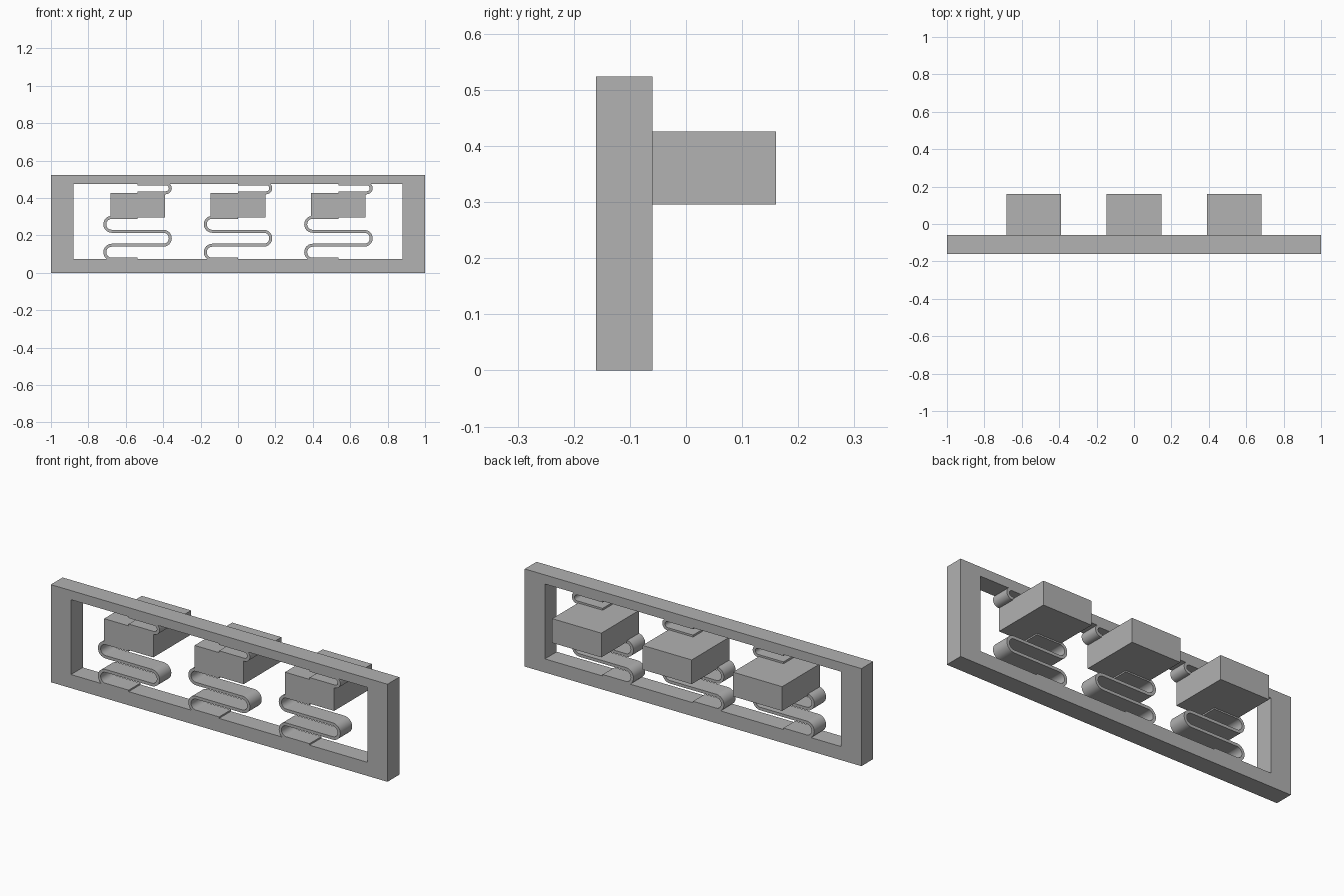
import bpy
import bmesh
from math import sin, cos, pi
from mathutils import Vector

if "Cube" in bpy.data.objects:
    bpy.data.objects.remove(bpy.data.objects["Cube"], do_unlink=True)

FRONT, BACK, BLOCK_BACK = -0.16, -0.06, 0.16
HALF = 0.008  # half thickness of a spring strip

grey = bpy.data.materials.new("mid grey")
grey.use_nodes = True
grey.diffuse_color = (0.445, 0.445, 0.445, 1)
grey.node_tree.nodes["Principled BSDF"].inputs["Base Color"].default_value = grey.diffuse_color


def finish(name, bm, smooth=False):
    bmesh.ops.recalc_face_normals(bm, faces=bm.faces)
    mesh = bpy.data.meshes.new(name)
    bm.to_mesh(mesh)
    bm.free()
    mesh.materials.append(grey)
    obj = bpy.data.objects.new(name, mesh)
    bpy.context.collection.objects.link(obj)
    if smooth:
        bpy.ops.object.select_all(action="DESELECT")
        obj.select_set(True)
        bpy.context.view_layer.objects.active = obj
        bpy.ops.object.shade_smooth_by_angle(angle=pi / 6)
    return obj


def rect(x0, x1, z0, z1):
    return [(x0, z0), (x1, z0), (x1, z1), (x0, z1)]


def prism(name, outline, y0, y1):
    bm = bmesh.new()
    front = [bm.verts.new((x, y0, z)) for x, z in outline]
    back = [bm.verts.new((x, y1, z)) for x, z in outline]
    bm.faces.new(front)
    bm.faces.new(back)
    for i in range(len(front)):
        j = (i + 1) % len(front)
        bm.faces.new((front[i], front[j], back[j], back[i]))
    return finish(name, bm)


def ring(name, outer, inner, y0, y1):
    bm = bmesh.new()
    loops = [[bm.verts.new((x, y, z)) for x, z in pts]
             for pts, y in ((outer, y0), (inner, y0), (inner, y1), (outer, y1))]
    for k in range(4):
        a, b = loops[k], loops[(k + 1) % 4]
        for i in range(4):
            j = (i + 1) % 4
            bm.faces.new((a[i], a[j], b[j], b[i]))
    return finish(name, bm)


def bend(cx, cz, radius, side, steps=16):
    """Half circle from bottom to top, bulging toward side (+1 or -1)."""
    return [Vector((cx + side * radius * cos(t), cz + radius * sin(t)))
            for t in (-pi / 2 + pi * i / steps for i in range(steps + 1))]


def ribbon(name, path):
    """Flat strip following a path in the xz plane."""
    bm = bmesh.new()
    rows = []
    for i, p in enumerate(path):
        d = (path[min(i + 1, len(path) - 1)] - path[max(i - 1, 0)]).normalized()
        # ends of straight runs stay level
        if abs(d.y) < 0.2:
            d = Vector((1 if d.x > 0 else -1, 0))
        n = Vector((-d.y, d.x)) * HALF
        corners = ((p + n, FRONT), (p - n, FRONT), (p - n, BACK), (p + n, BACK))
        rows.append([bm.verts.new((q.x, y, q.y)) for q, y in corners])
    for a, b in zip(rows, rows[1:]):
        for i in range(4):
            j = (i + 1) % 4
            bm.faces.new((a[i], a[j], b[j], b[i]))
    bm.faces.new(rows[0])
    bm.faces.new(rows[-1])
    return finish(name, bm, smooth=True)


# Outer frame
ring("frame", rect(-1, 1, 0, 0.524), rect(-0.88, 0.88, 0.073, 0.475), FRONT, BACK)

REACH = 0.183          # outer end of the bends from the unit centre
PITCH = 0.0745         # height between lower spring bars
LOW, HIGH = 0.073, 0.476
TOP_BAR = 0.428

for label, cx in (("right", -0.537), ("middle", 0.0), ("left", 0.537)):
    # Key block reaching out behind the frame
    prism(label + "_block", rect(cx - 0.146, cx + 0.146, 0.296, 0.426), FRONT, BLOCK_BACK)

    # Lower spring: three alternating bends
    r = PITCH / 2
    path = [Vector((cx, LOW))]
    for k in range(3):
        side = -1 if k % 2 == 0 else 1
        path += bend(cx + side * (REACH - r - HALF), LOW + PITCH * (k + 0.5), r, side)
    path.append(Vector((cx, LOW + 3 * PITCH)))
    ribbon(label + "_lower_spring", path)

    # Upper spring: one bend between block and frame
    r = (HIGH - TOP_BAR) / 2
    path = [Vector((cx, TOP_BAR))]
    path += bend(cx + REACH - r - HALF, TOP_BAR + r, r, 1)
    path.append(Vector((cx, HIGH)))
    ribbon(label + "_upper_spring", path)
